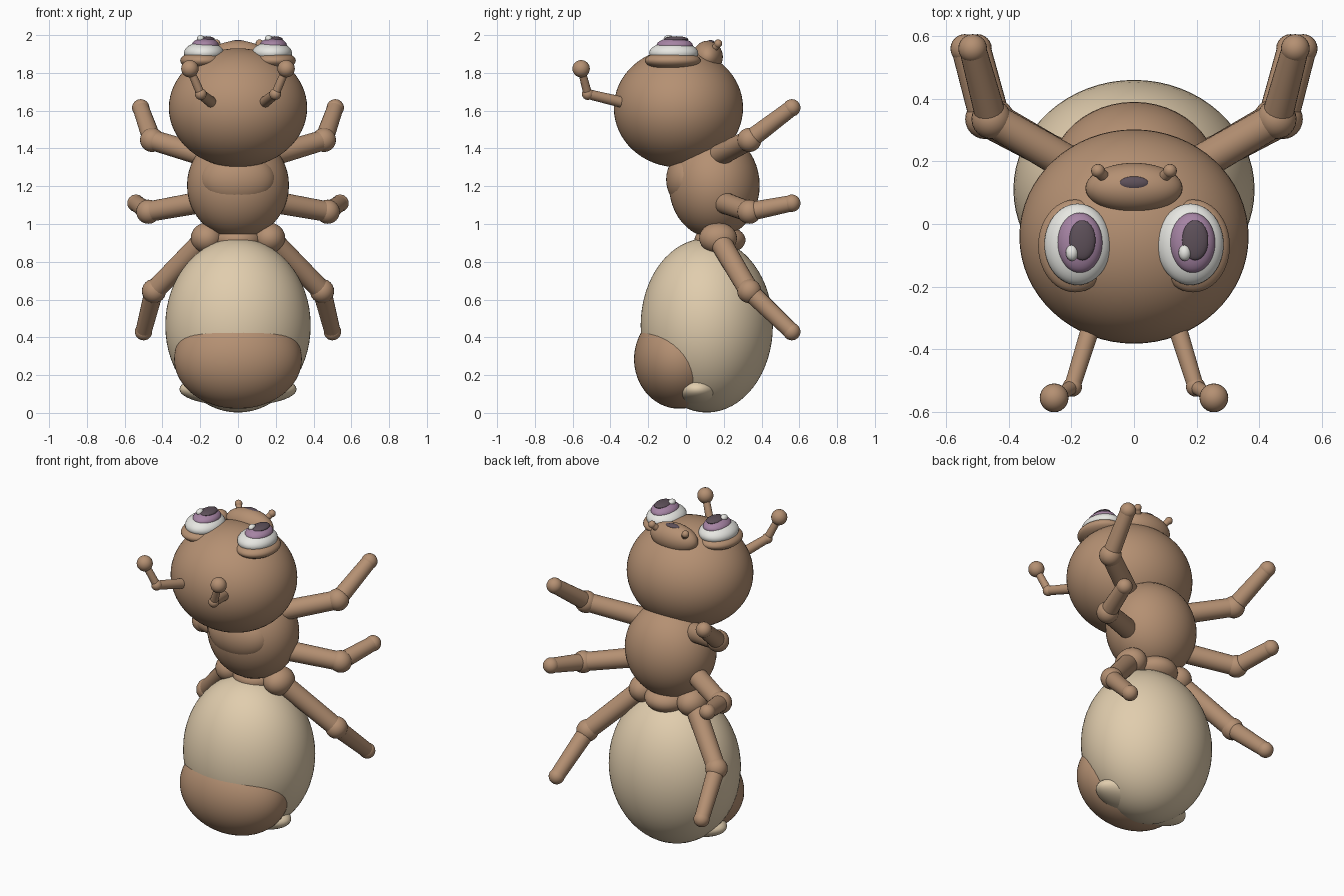
import bpy
from mathutils import Vector

cube = bpy.data.objects.get("Cube")
if cube:
    bpy.data.objects.remove(cube, do_unlink=True)


def material(name, rgb):
    m = bpy.data.materials.new(name)
    m.use_nodes = True
    m.diffuse_color = (*rgb, 1)
    m.node_tree.nodes["Principled BSDF"].inputs["Base Color"].default_value = (*rgb, 1)
    return m


brown = material("brown", (0.46, 0.28, 0.17))
cream = material("cream", (0.75, 0.61, 0.42))
white = material("eye white", (0.85, 0.85, 0.81))
purple = material("iris purple", (0.38, 0.23, 0.37))
dark = material("dark plum", (0.11, 0.08, 0.1))


def finish(name, mat):
    ob = bpy.context.object
    ob.name = name
    ob.data.materials.append(mat)
    bpy.ops.object.shade_smooth_by_angle()
    return ob


def ball(name, mat, centre, radii, segments=48):
    """Ellipsoid with the given centre and half sizes."""
    bpy.ops.mesh.primitive_uv_sphere_add(segments=segments, ring_count=segments // 2, location=centre)
    bpy.context.object.scale = radii if isinstance(radii, tuple) else (radii,) * 3
    bpy.ops.object.transform_apply(location=False, rotation=False, scale=True)
    return finish(name, mat)


def rod(name, mat, start, end, r1, r2):
    """Tapered cylinder between two points."""
    a, b = Vector(start), Vector(end)
    bpy.ops.mesh.primitive_cone_add(vertices=24, radius1=r1, radius2=r2,
                                    depth=(b - a).length, location=(a + b) / 2)
    bpy.context.object.rotation_euler = (b - a).to_track_quat("Z", "Y").to_euler()
    return finish(name, mat)


# Body
ball("head", brown, (0, -0.04, 1.615), (0.366, 0.342, 0.315), 64)
ball("thorax", brown, (0, 0.15, 1.205), (0.27, 0.24, 0.28))
ball("chest", brown, (0, 0.02, 1.235), (0.2, 0.125, 0.15))
ball("waist", brown, (0, 0.18, 0.915), (0.13, 0.135, 0.08))
ball("abdomen", cream, (0, 0.11, 0.463), (0.385, 0.35, 0.461), 64)
ball("belly_patch", brown, (0, -0.035, 0.285), (0.338, 0.24, 0.263), 64)
ball("abdomen_lobes", cream, (0, 0.06, 0.125), (0.31, 0.14, 0.088))

# Nose bump on the crown
ball("nose_bump", brown, (0, 0.115, 1.885), (0.155, 0.08, 0.085))
ball("nose_tip", dark, (0, 0.13, 1.96), (0.048, 0.022, 0.014), 24)

# Leg joints on the left side: hip, knee, foot
legs = {
    "front": ((0.17, 0.17, 1.36), (0.455, 0.335, 1.445), (0.515, 0.56, 1.615)),
    "middle": ((0.17, 0.18, 1.12), (0.475, 0.335, 1.065), (0.54, 0.56, 1.11)),
    "rear": ((0.17, 0.17, 0.925), (0.445, 0.335, 0.645), (0.5, 0.56, 0.43)),
}

for side, s in (("left", 1), ("right", -1)):
    def at(p):
        return (p[0] * s, p[1], p[2])

    # Legs
    for leg, joints in legs.items():
        hip, knee, foot = map(at, joints)
        tag = f"{side}_{leg}"
        rod(tag + "_upper_leg", brown, hip, knee, 0.058, 0.054)
        ball(tag + "_knee", brown, knee, 0.064, 24)
        rod(tag + "_lower_leg", brown, knee, foot, 0.05, 0.043)
        ball(tag + "_foot", brown, foot, 0.046, 24)
    ball(side + "_rear_hip", brown, at((0.165, 0.17, 0.925)), (0.085, 0.1, 0.082), 32)

    # Antennae
    base, elbow, tip = map(at, ((0.135, -0.32, 1.64), (0.197, -0.52, 1.688), (0.255, -0.555, 1.822)))
    rod(side + "_antenna_base", brown, base, elbow, 0.03, 0.026)
    ball(side + "_antenna_elbow", brown, elbow, 0.031, 24)
    rod(side + "_antenna_stem", brown, elbow, tip, 0.023, 0.02)
    ball(side + "_antenna_tip", brown, tip, 0.046, 24)

    # Small stubs on the nose bump
    root, end = at((0.085, 0.14, 1.915)), at((0.115, 0.17, 1.955))
    rod(side + "_stub", brown, root, end, 0.018, 0.018)
    ball(side + "_stub_end", brown, end, 0.022, 16)

    # Eyes; both gaze slightly to the same side
    x = 0.18 * s
    ball(side + "_eye_socket", brown, (x + 0.008 * s, -0.07, 1.865), (0.118, 0.148, 0.05))
    ball(side + "_eyeball", white, (x, -0.065, 1.905), (0.106, 0.13, 0.06))
    ball(side + "_iris", purple, (x + 0.007, -0.06, 1.945), (0.072, 0.096, 0.041))
    ball(side + "_pupil", dark, (x + 0.015, -0.052, 1.978), (0.042, 0.064, 0.016), 32)
    ball(side + "_eye_glint", white, (x - 0.018, -0.092, 1.981), (0.02, 0.026, 0.019), 16)
